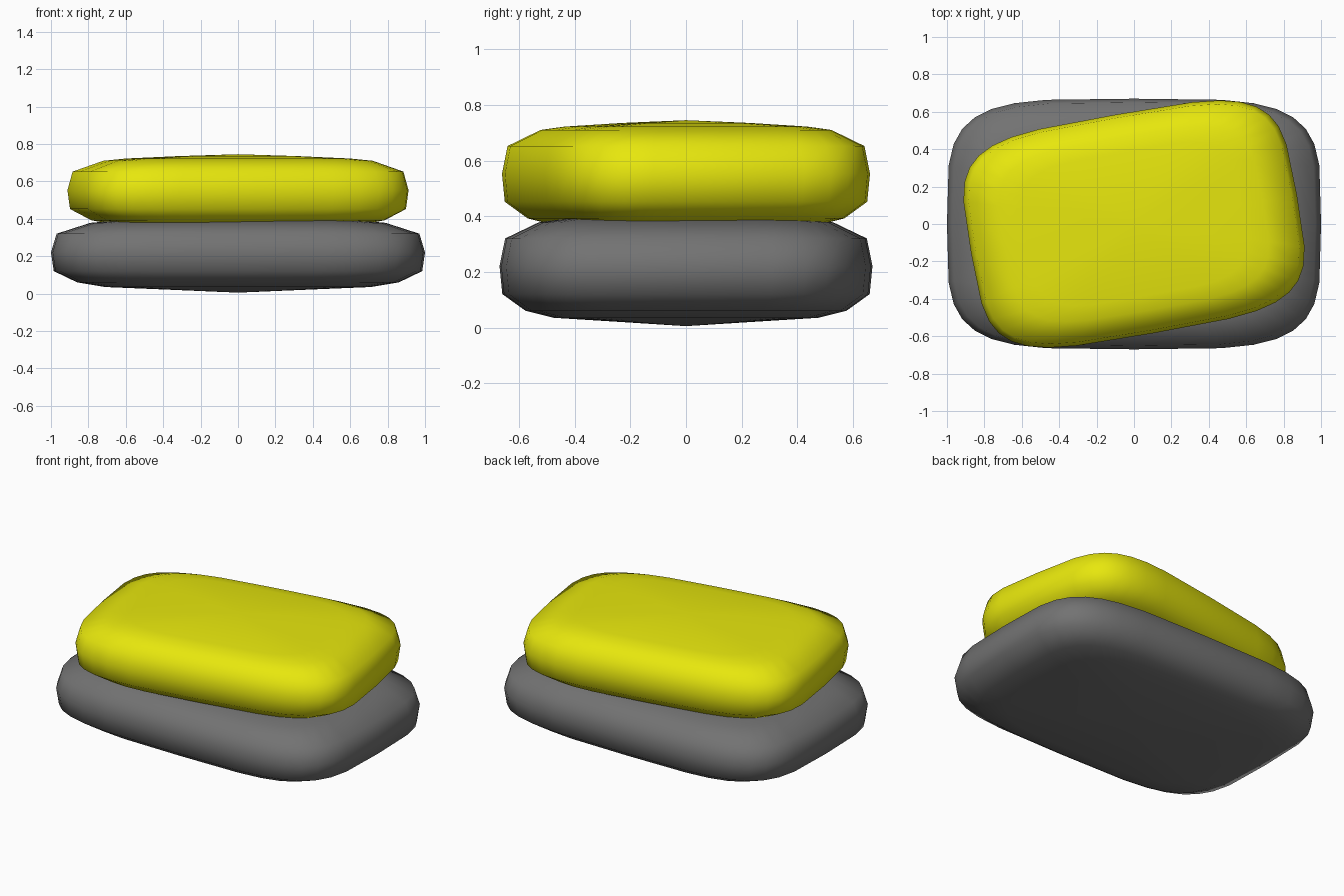
import bpy, bmesh, math

cube = bpy.data.objects.get("Cube")
if cube:
    bpy.data.objects.remove(cube, do_unlink=True)

SEGMENTS = 32
SQUARENESS = 4.3
HALF_X, HALF_Y = 1.0, 0.67
# Side profile: (share of the outline, height)
PROFILE = [(0.35, 0.02), (0.71, 0.035), (0.86, 0.06), (0.985, 0.12), (1.0, 0.22),
           (0.97, 0.32), (0.79, 0.378), (0.66, 0.39), (0.35, 0.403)]
BOTTOM, TOP = 0.005, 0.413


def make_material(name, color):
    mat = bpy.data.materials.new(name)
    mat.use_nodes = True
    mat.diffuse_color = color
    mat.node_tree.nodes["Principled BSDF"].inputs["Base Color"].default_value = color
    return mat


def squircle(value):
    return math.copysign(abs(value) ** (2 / SQUARENESS), value)


def make_cushion(name, material, scale, height, turn):
    """Stack rounded-rectangle rings into a closed, puffed cushion."""
    bm = bmesh.new()
    rings = []
    for share, z in PROFILE:
        ring = []
        for i in range(SEGMENTS):
            angle = math.tau * i / SEGMENTS
            ring.append(bm.verts.new((HALF_X * share * squircle(math.cos(angle)),
                                      HALF_Y * share * squircle(math.sin(angle)), z)))
        rings.append(ring)
    low = bm.verts.new((0, 0, BOTTOM))
    high = bm.verts.new((0, 0, TOP))
    for i in range(SEGMENTS):
        j = (i + 1) % SEGMENTS
        for a, b in zip(rings, rings[1:]):
            bm.faces.new((a[i], a[j], b[j], b[i]))
        bm.faces.new((low, rings[0][j], rings[0][i]))
        bm.faces.new((high, rings[-1][i], rings[-1][j]))
    bmesh.ops.recalc_face_normals(bm, faces=bm.faces)
    for face in bm.faces:
        face.smooth = True
    mesh = bpy.data.meshes.new(name)
    bm.to_mesh(mesh)
    bm.free()
    mesh.materials.append(material)
    obj = bpy.data.objects.new(name, mesh)
    obj.scale = (scale, scale, 1)
    obj.location.z = height
    obj.rotation_euler.z = math.radians(turn)
    bpy.context.collection.objects.link(obj)


# Lower cushion lies square, upper one is smaller and turned
make_cushion("lower_cushion", make_material("dark grey", (0.17, 0.17, 0.17, 1)), 1.0, 0, 0)
make_cushion("upper_cushion", make_material("yellow", (0.8, 0.8, 0.004, 1)), 0.885, 0.332, 10)
